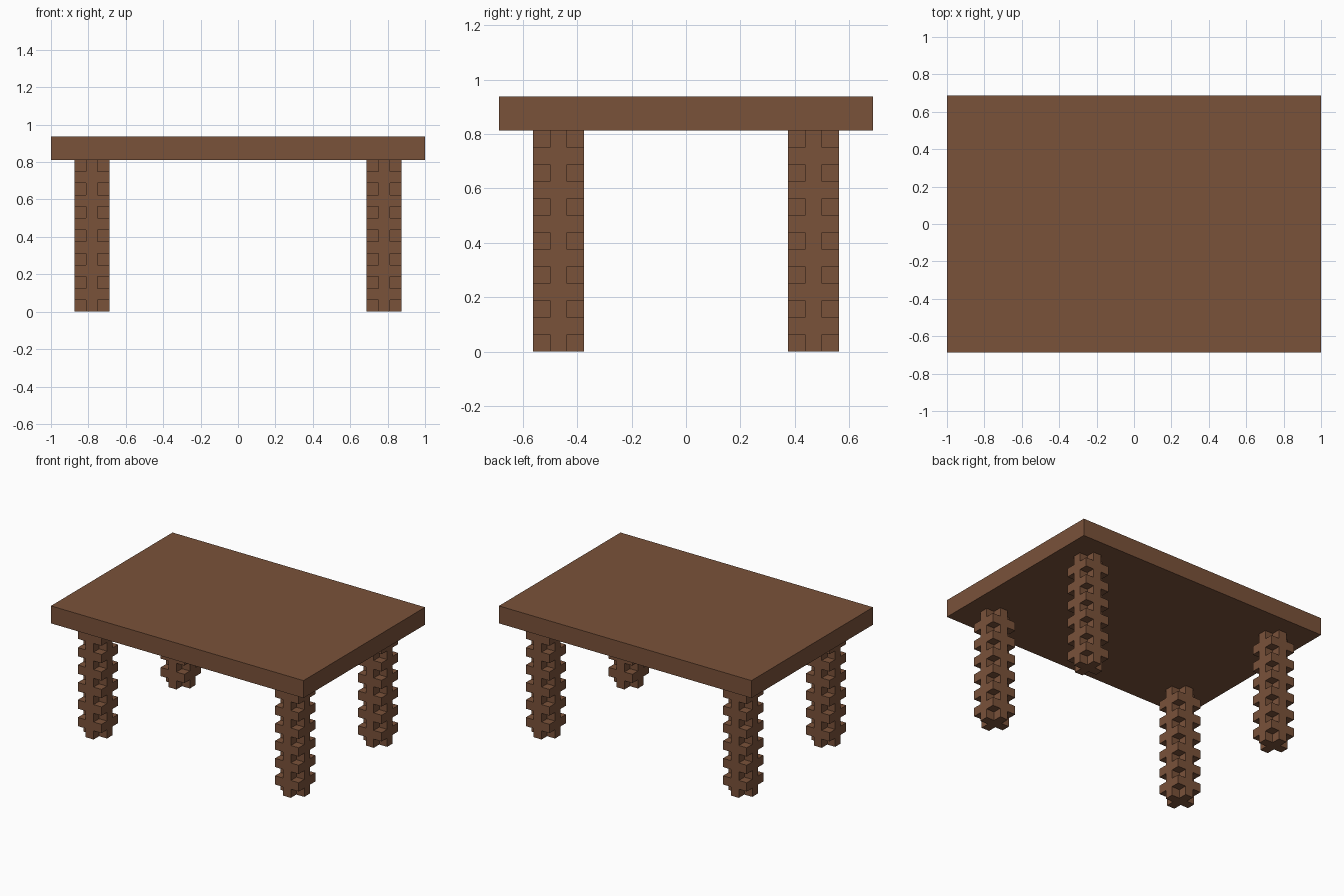
import bpy
import bmesh
from mathutils import Vector
from itertools import product

if "Cube" in bpy.data.objects:
    bpy.data.objects.remove(bpy.data.objects["Cube"], do_unlink=True)

U = 0.0625          # block size
LAYERS = 13         # leg height in blocks

# Brown wood
wood = bpy.data.materials.new("brown_wood")
wood.use_nodes = True
color = (0.195, 0.084, 0.042, 1.0)
wood.diffuse_color = color
bsdf = next(n for n in wood.node_tree.nodes if n.type == 'BSDF_PRINCIPLED')
bsdf.inputs["Base Color"].default_value = color
bsdf.inputs["Roughness"].default_value = 0.8


def finish(bm, name):
    mesh = bpy.data.meshes.new(name)
    bm.to_mesh(mesh)
    bm.free()
    mesh.materials.append(wood)
    return mesh


def place(mesh, name, location):
    obj = bpy.data.objects.new(name, mesh)
    obj.location = location
    bpy.context.collection.objects.link(obj)


def block_shell(cells):
    """Outer skin of a set of unit blocks, with flat areas merged."""
    bm = bmesh.new()
    for cell in cells:
        for axis, sign in product(range(3), (-1, 1)):
            normal = Vector((0, 0, 0))
            normal[axis] = sign
            if tuple(int(c + n) for c, n in zip(cell, normal)) in cells:
                continue
            a, b = Vector((0, 0, 0)), Vector((0, 0, 0))
            a[(axis + 1) % 3] = 0.5
            b[(axis + 2) % 3] = 0.5 * sign
            mid = Vector(cell) + normal / 2
            corners = (mid - a - b, mid + a - b, mid + a + b, mid - a + b)
            bm.faces.new([bm.verts.new(c * U) for c in corners])
    bmesh.ops.remove_doubles(bm, verts=bm.verts, dist=U / 100)
    bmesh.ops.dissolve_limit(bm, angle_limit=0.01, verts=bm.verts, edges=bm.edges)
    return bm


# Table top slab
bm = bmesh.new()
bmesh.ops.create_cube(bm, size=1)
bmesh.ops.scale(bm, vec=(2, 22 * U, 2 * U), verts=bm.verts)
place(finish(bm, "table_top"), "table_top", (0, 0, (LAYERS + 1) * U))

# Leg: cross-shaped layers alternating with full square layers
cells = {(x, y, z) for x, y, z in product((-1, 0, 1), (-1, 0, 1), range(LAYERS))
         if z % 2 == 1 or x * y == 0}
leg = finish(block_shell(cells), "leg")
for sx, sy in product((-1, 1), (-1, 1)):
    name = ("front" if sy < 0 else "back") + ("_left" if sx > 0 else "_right") + "_leg"
    place(leg, name, (sx * 12.5 * U, sy * 7.5 * U, U / 2))
